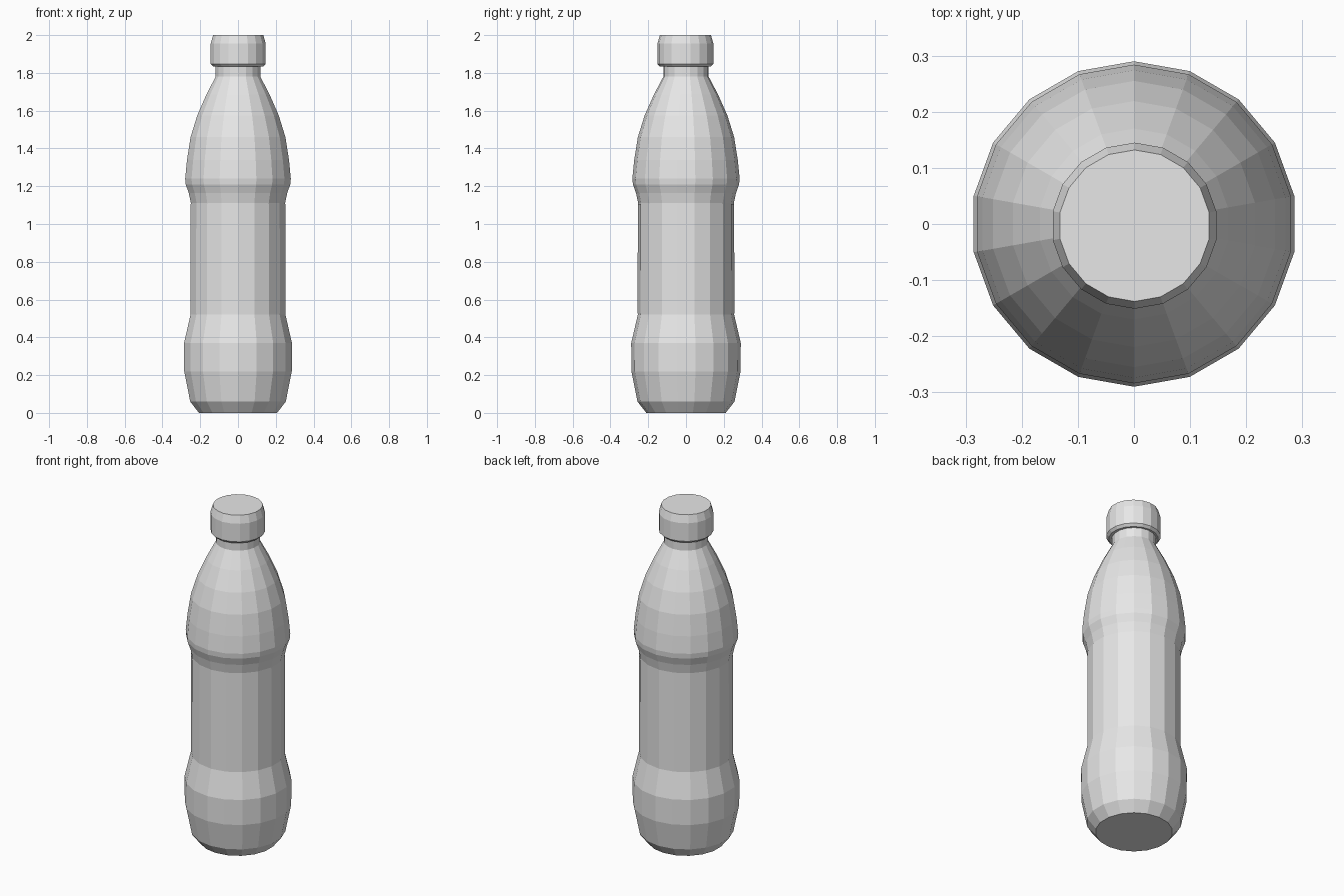
import bpy
import bmesh
from math import cos, sin, tau

SIDES = 18

cube = bpy.data.objects.get("Cube")
if cube:
    bpy.data.objects.remove(cube, do_unlink=True)

grey = bpy.data.materials.new("light_grey")
grey.use_nodes = True
grey.diffuse_color = (0.8, 0.8, 0.8, 1)
grey.node_tree.nodes["Principled BSDF"].inputs["Base Color"].default_value = (0.8, 0.8, 0.8, 1)


def lathe(name, profile, closed=True):
    """Spin (radius, height) pairs into a faceted solid with a corner on the y axis."""
    bm = bmesh.new()
    rings = [[bm.verts.new((r * sin(tau * i / SIDES), r * cos(tau * i / SIDES), z))
              for i in range(SIDES)] for r, z in profile]
    for low, high in zip(rings, rings[1:]):
        for i in range(SIDES):
            j = (i + 1) % SIDES
            bm.faces.new((low[j], low[i], high[i], high[j]))
    if closed:
        bm.faces.new(rings[0])
        bm.faces.new(rings[-1][::-1])
    bmesh.ops.recalc_face_normals(bm, faces=bm.faces)
    mesh = bpy.data.meshes.new(name)
    bm.to_mesh(mesh)
    bm.free()
    mesh.materials.append(grey)
    obj = bpy.data.objects.new(name, mesh)
    bpy.context.collection.objects.link(obj)
    return obj


# Bottle body: rounded foot, straight waist, flared shoulder and neck
lathe("bottle_body", [
    (0.21, 0), (0.257, 0.06), (0.289, 0.22), (0.29, 0.37), (0.255, 0.52),
    (0.253, 1.11), (0.265, 1.165), (0.281, 1.21), (0.284, 1.24),
    (0.274, 1.34), (0.255, 1.46), (0.219, 1.575), (0.17, 1.685),
    (0.12, 1.78), (0.12, 1.85),
])

# Thin label sleeve around the waist
lathe("label_sleeve", [(0.256, 0.525), (0.255, 1.105)], closed=False)

# Screw cap with chamfered edges
cap = lathe("screw_cap", [
    (0.134, 1.833), (0.148, 1.847), (0.148, 1.955), (0.135, 2.0),
])
cap.location = (0.001, -0.003, 0)
